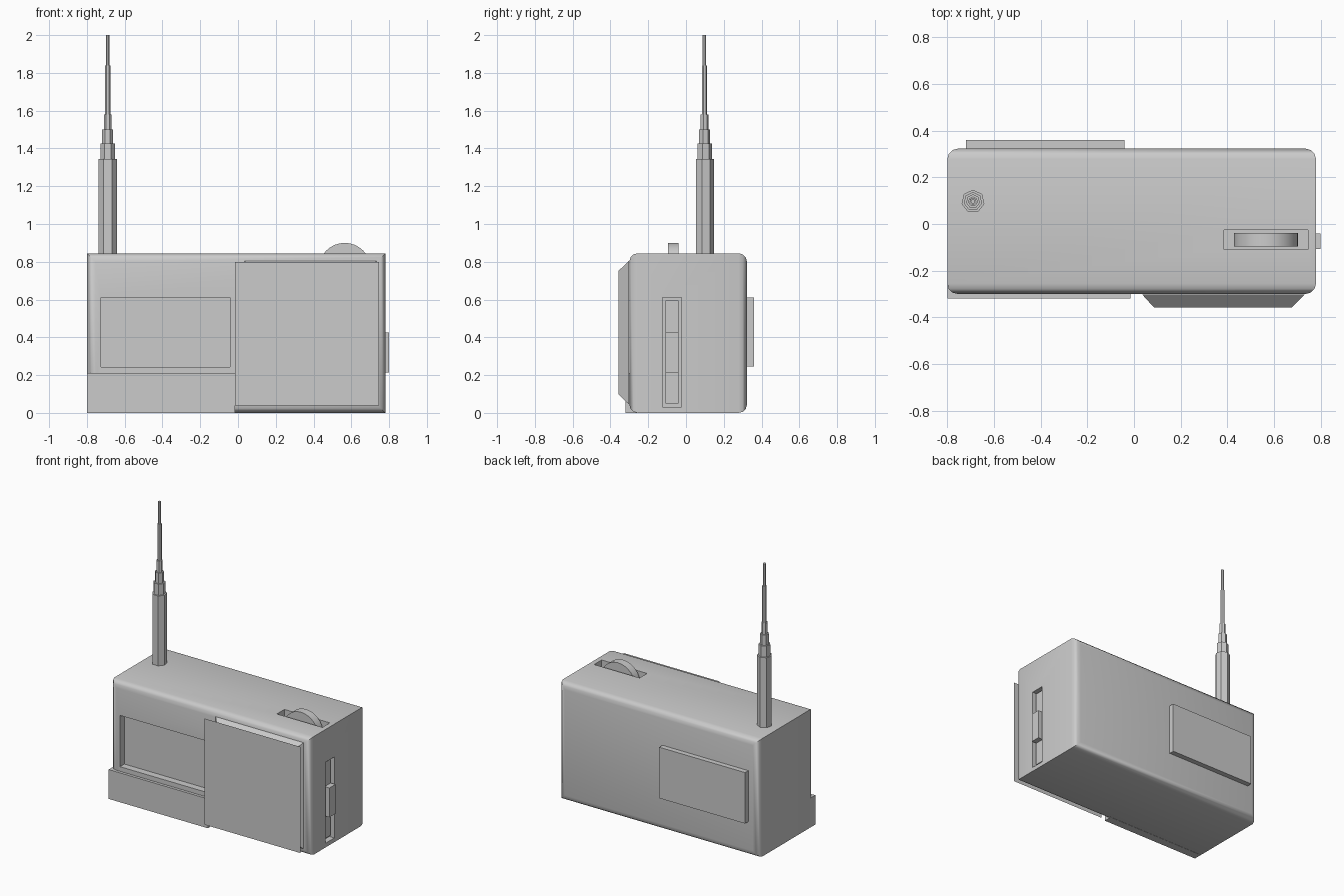
import bpy, bmesh, math
from mathutils import Matrix

if "Cube" in bpy.data.objects:
    bpy.data.objects.remove(bpy.data.objects["Cube"])


def make(name, bm):
    """Turn a bmesh into a named object with outward normals."""
    bmesh.ops.recalc_face_normals(bm, faces=bm.faces)
    me = bpy.data.meshes.new(name)
    bm.to_mesh(me)
    bm.free()
    ob = bpy.data.objects.new(name, me)
    bpy.context.collection.objects.link(ob)
    return ob


def box_bm(x, y, z):
    """Box bmesh from three (min, max) ranges."""
    bm = bmesh.new()
    bmesh.ops.create_cube(bm, size=1)
    for v in bm.verts:
        v.co = [a + (b - a) * (c + 0.5) for (a, b), c in zip((x, y, z), v.co)]
    return bm


def box(name, x, y, z):
    return make(name, box_bm(x, y, z))


def smooth(ob, angle=40):
    bpy.ops.object.select_all(action='DESELECT')
    ob.select_set(True)
    bpy.context.view_layer.objects.active = ob
    bpy.ops.object.shade_smooth_by_angle(angle=math.radians(angle))


def cut(target, x, y, z):
    """Cut a rectangular recess and discard the cutter."""
    cutter = box("cutter", x, y, z)
    cutter.hide_render = True
    mod = target.modifiers.new("recess", 'BOOLEAN')
    mod.operation, mod.solver, mod.object = 'DIFFERENCE', 'EXACT', cutter
    bpy.context.view_layer.objects.active = target
    bpy.ops.object.modifier_apply(modifier=mod.name)
    bpy.data.objects.remove(cutter)


# Case: rounded along the long edges and the upright corners, ends left crisp
bm = box_bm((-0.80, 0.78), (-0.30, 0.323), (0, 0.845))
rounded = [e for e in bm.edges
           if abs(e.verts[0].co.y - e.verts[1].co.y) < 1e-4]
bmesh.ops.bevel(bm, geom=rounded, offset=0.045, segments=3,
                profile=0.5, affect='EDGES')
case = make("case", bm)

# Recesses: dial window, thumb wheel slot, slider slot
cut(case, (-0.725, -0.042), (-0.40, -0.25), (0.243, 0.61))
cut(case, (0.385, 0.745), (-0.11, -0.025), (0.72, 1.0))
cut(case, (0.74, 0.90), (-0.124, -0.024), (0.03, 0.61))
smooth(case)

# Lower front strip and rear battery cover
box("lower_front_strip", (-0.80, -0.015), (-0.32, -0.26), (0, 0.21))
box("battery_cover", (-0.72, -0.04), (0.28, 0.36), (0.245, 0.61))

# Speaker housing: slab whose front edges slope inwards
bm = box_bm((0.035, 0.732), (-0.357, -0.302), (0.045, 0.805))
for v in bm.verts:
    if v.co.y < -0.33:
        v.co.x += 0.05 if v.co.x < 0.38 else -0.055
        v.co.z += 0.053 if v.co.z < 0.42 else -0.053
make("speaker_housing", bm)

# Speaker grille: a thin sheet in front of the housing
bm = bmesh.new()
bmesh.ops.create_grid(bm, x_segments=1, y_segments=1, size=0.5)
for v in bm.verts:
    v.co = (0.365 + 0.762 * v.co.x, -0.358, 0.42 + 0.76 * v.co.y)
grille = make("speaker_grille", bm)
if grille.data.polygons[0].normal.y > 0:
    grille.data.flip_normals()

# Side slider: track and button
box("slider_track", (0.73, 0.762), (-0.108, -0.04), (0.05, 0.595))
box("slider_button", (0.74, 0.80), (-0.108, -0.04), (0.215, 0.425))

# Thumb wheel in the top slot
bm = bmesh.new()
bmesh.ops.create_cone(bm, cap_ends=True, segments=32, radius1=0.1375,
                      radius2=0.1375, depth=0.057,
                      matrix=Matrix.Translation((0.565, -0.067, 0.7625))
                      @ Matrix.Rotation(math.pi / 2, 4, 'X'))
smooth(make("thumb_wheel", bm))

# Telescopic antenna: seven-sided stepped tubes
sections = [(0.05, 0.80, 1.345), (0.04, 1.345, 1.425), (0.03, 1.425, 1.50),
            (0.021, 1.50, 1.58), (0.015, 1.58, 1.84), (0.01, 1.84, 2.0)]
for i, (r, z0, z1) in enumerate(sections, 1):
    bm = bmesh.new()
    bmesh.ops.create_cone(bm, cap_ends=True, segments=7, radius1=r, radius2=r,
                          depth=z1 - z0,
                          matrix=Matrix.Translation((-0.69, 0.097, (z0 + z1) / 2)))
    # Turn one corner towards the back
    a = max((v.co for v in bm.verts), key=lambda c: c.y)
    turn = math.pi / 2 - math.atan2(a.y - 0.097, a.x + 0.69)
    bmesh.ops.rotate(bm, verts=bm.verts, cent=(-0.69, 0.097, 0),
                     matrix=Matrix.Rotation(turn, 3, 'Z'))
    make(f"antenna_section_{i}", bm)
